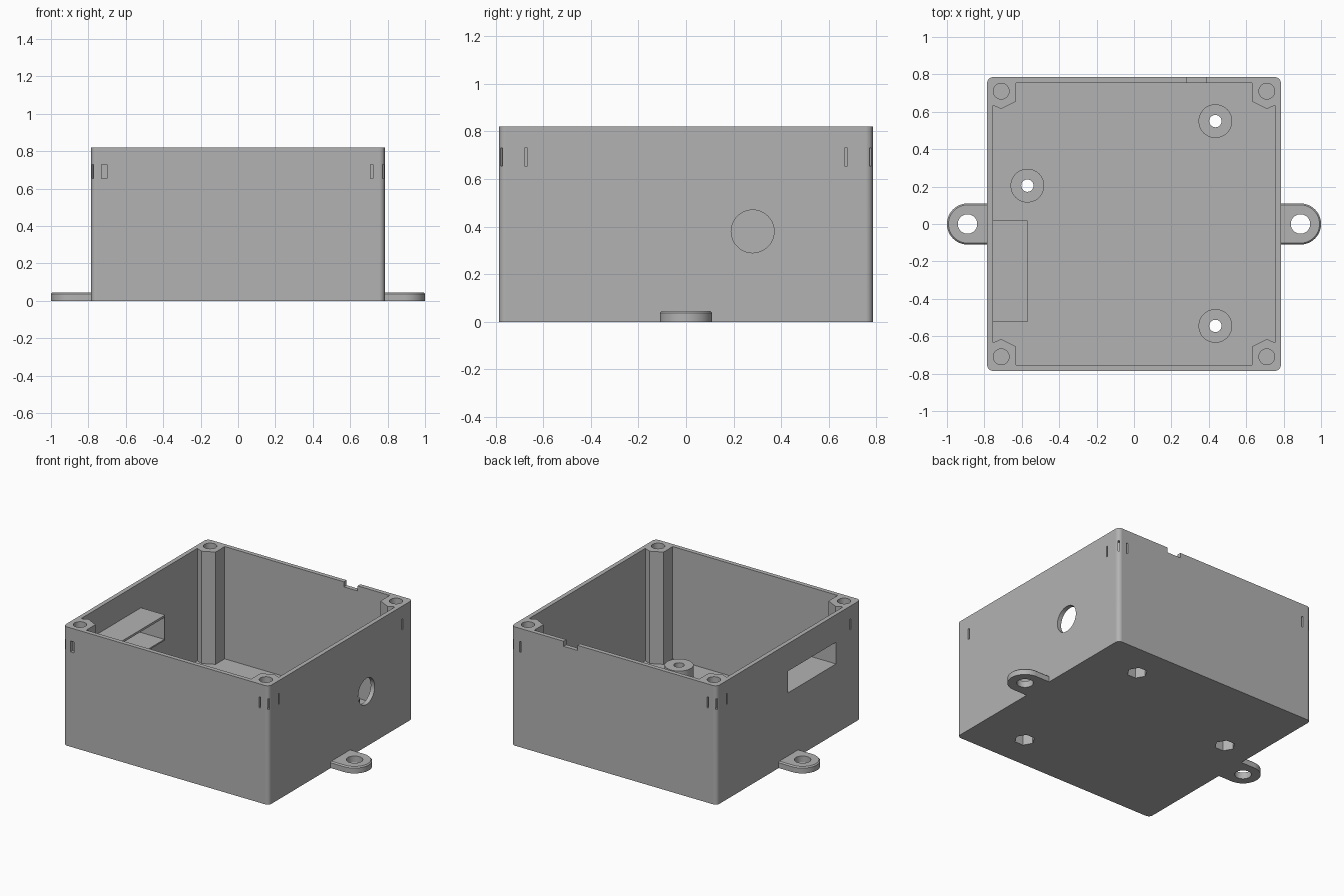
import bpy
import bmesh
from math import cos, sin, pi, radians
from mathutils import Matrix

cube = bpy.data.objects.get("Cube")
if cube:
    bpy.data.objects.remove(cube, do_unlink=True)

grey = bpy.data.materials.new("plain grey")
grey.use_nodes = True
COLOR = (0.45, 0.45, 0.45, 1)
grey.diffuse_color = COLOR
grey.node_tree.nodes["Principled BSDF"].inputs["Base Color"].default_value = COLOR

HALF, INNER, HEIGHT, FLOOR = 0.785, 0.755, 0.82, 0.045
POST = 0.71


def prism(name, points, z0, z1, matrix=None, bevel=0):
    """Extrude a closed outline from z0 to z1, optionally bevelling its top."""
    bm = bmesh.new()
    base = bm.faces.new([bm.verts.new((x, y, z0)) for x, y in points])
    ext = bmesh.ops.extrude_face_region(bm, geom=[base], use_keep_orig=True)
    top = [v for v in ext["geom"] if isinstance(v, bmesh.types.BMVert)]
    bmesh.ops.translate(bm, verts=top, vec=(0, 0, z1 - z0))
    bmesh.ops.recalc_face_normals(bm, faces=bm.faces)
    if bevel:
        edges = [e for e in bm.edges if all(v in top for v in e.verts)]
        bmesh.ops.bevel(bm, geom=edges, offset=bevel, segments=1, affect="EDGES")
    if matrix:
        bm.transform(matrix)
    mesh = bpy.data.meshes.new(name)
    bm.to_mesh(mesh)
    bm.free()
    mesh.materials.append(grey)
    obj = bpy.data.objects.new(name, mesh)
    bpy.context.collection.objects.link(obj)
    return obj


def arc(cx, cy, r, start, end, n):
    return [(cx + r * cos(start + (end - start) * i / n),
             cy + r * sin(start + (end - start) * i / n)) for i in range(n + 1)]


def disc(cx, cy, r, n=48):
    return arc(cx, cy, r, 0, 2 * pi, n)[:-1]


def rect(x0, x1, y0, y1):
    return [(x0, y0), (x1, y0), (x1, y1), (x0, y1)]


def cut(target, cutters):
    for c in cutters:
        c.hide_render = True
        mod = target.modifiers.new("cut", "BOOLEAN")
        mod.operation, mod.solver, mod.object = "DIFFERENCE", "EXACT", c
    bpy.context.view_layer.update()
    graph = bpy.context.evaluated_depsgraph_get()
    mesh = bpy.data.meshes.new_from_object(target.evaluated_get(graph))
    target.modifiers.clear()
    target.data = mesh


parts, cutters = [], []

# Solid block with rounded upright corners
R = 0.03
outline = []
for i, (sx, sy) in enumerate([(1, 1), (-1, 1), (-1, -1), (1, -1)]):
    outline += arc(sx * (HALF - R), sy * (HALF - R), R, i * pi / 2, (i + 1) * pi / 2, 8)
shell = prism("enclosure_shell", outline, 0, HEIGHT)
parts.append(shell)

# Cavity outline leaves a screw post in every corner
corner = [(INNER, 0.635), (POST, 0.615), (0.63, 0.655), (0.63, INNER)]
cavity = []
for sx, sy in [(1, 1), (-1, 1), (-1, -1), (1, -1)]:
    pts = [(sx * x, sy * y) for x, y in corner]
    cavity += pts if sx * sy > 0 else pts[::-1]
cutters.append(prism("cavity_cutter", cavity, FLOOR, 1))

# Screw holes and small upright slots around each post
for sx in (-1, 1):
    for sy in (-1, 1):
        cutters.append(prism("screw_hole_cutter", disc(sx * POST, sy * POST, 0.042, 32), 0.45, 1))
        w = 0.014 if sx < 0 and sy < 0 else 0.006
        fx, fy = sx * 0.715, sy * 0.672
        cutters.append(prism("slot_cutter", rect(fx - w, fx + w, sy * 0.79 - 0.03, sy * 0.79 + 0.03), 0.655, 0.73))
        cutters.append(prism("slot_cutter", rect(sx * 0.79 - 0.03, sx * 0.79 + 0.03, fy - 0.006, fy + 0.006), 0.655, 0.73))
        turn = Matrix.Translation((sx * 0.78, sy * 0.78, 0)) @ Matrix.Rotation(sx * sy * pi / 4, 4, "Z")
        cutters.append(prism("slot_cutter", rect(-0.03, 0.03, -0.006, 0.006), 0.655, 0.73, turn))

# Rim notch at the back and round cable hole in the side
cutters.append(prism("notch_cutter", rect(0.28, 0.385, 0.73, 0.82), HEIGHT - 0.035, 1))
sideways = Matrix.Translation((0, 0.28, 0.38)) @ Matrix.Rotation(pi / 2, 4, "Y")
cutters.append(prism("cable_hole_cutter", disc(0, 0, 0.09), 0.7, 0.85, sideways))

# Rectangular sleeve leading in from the side opening
sleeve = prism("socket_sleeve", rect(-0.765, -0.57, -0.525, 0.02), 0.47, 0.645)
opening = prism("opening_cutter", rect(-0.9, -0.5, -0.515, 0.01), 0.48, 0.63)
cut(sleeve, [opening])
cutters.append(opening)
parts.append(sleeve)

# Standoffs with through holes and hexagonal nut pockets underneath
for x, y in [(0.435, 0.55), (-0.57, 0.205), (0.435, -0.545)]:
    standoff = prism("standoff", disc(x, y, 0.09), FLOOR - 0.005, 0.135)
    hole = prism("bolt_hole_cutter", disc(x, y, 0.033, 32), -0.1, 0.3)
    pocket = prism("nut_pocket_cutter", disc(x, y, 0.065, 6), -0.1, 0.07)
    cut(standoff, [hole, pocket])
    cutters += [hole, pocket]
    parts.append(standoff)

cut(shell, cutters)

# Mounting lugs on both sides
for sx, side in ((1, "left"), (-1, "right")):
    ends = [(0.775, -0.11)] + arc(0.89, 0, 0.11, -pi / 2, pi / 2, 32) + [(0.775, 0.11)]
    lug = prism(side + "_mounting_lug", [(sx * x, y) for x, y in ends], 0, 0.045, bevel=0.008)
    bore = prism("lug_bore_cutter", disc(sx * 0.89, 0, 0.052), -0.1, 0.2)
    cut(lug, [bore])
    cutters.append(bore)
    parts.append(lug)

for c in cutters:
    bpy.data.objects.remove(c, do_unlink=True)

# Smooth the round walls while keeping edges crisp
bpy.ops.object.select_all(action="DESELECT")
for p in parts:
    p.select_set(True)
bpy.context.view_layer.objects.active = shell
bpy.ops.object.shade_smooth_by_angle(angle=radians(30))
for p in parts:
    mod = p.modifiers.new("flat face normals", "WEIGHTED_NORMAL")
    mod.keep_sharp = True
